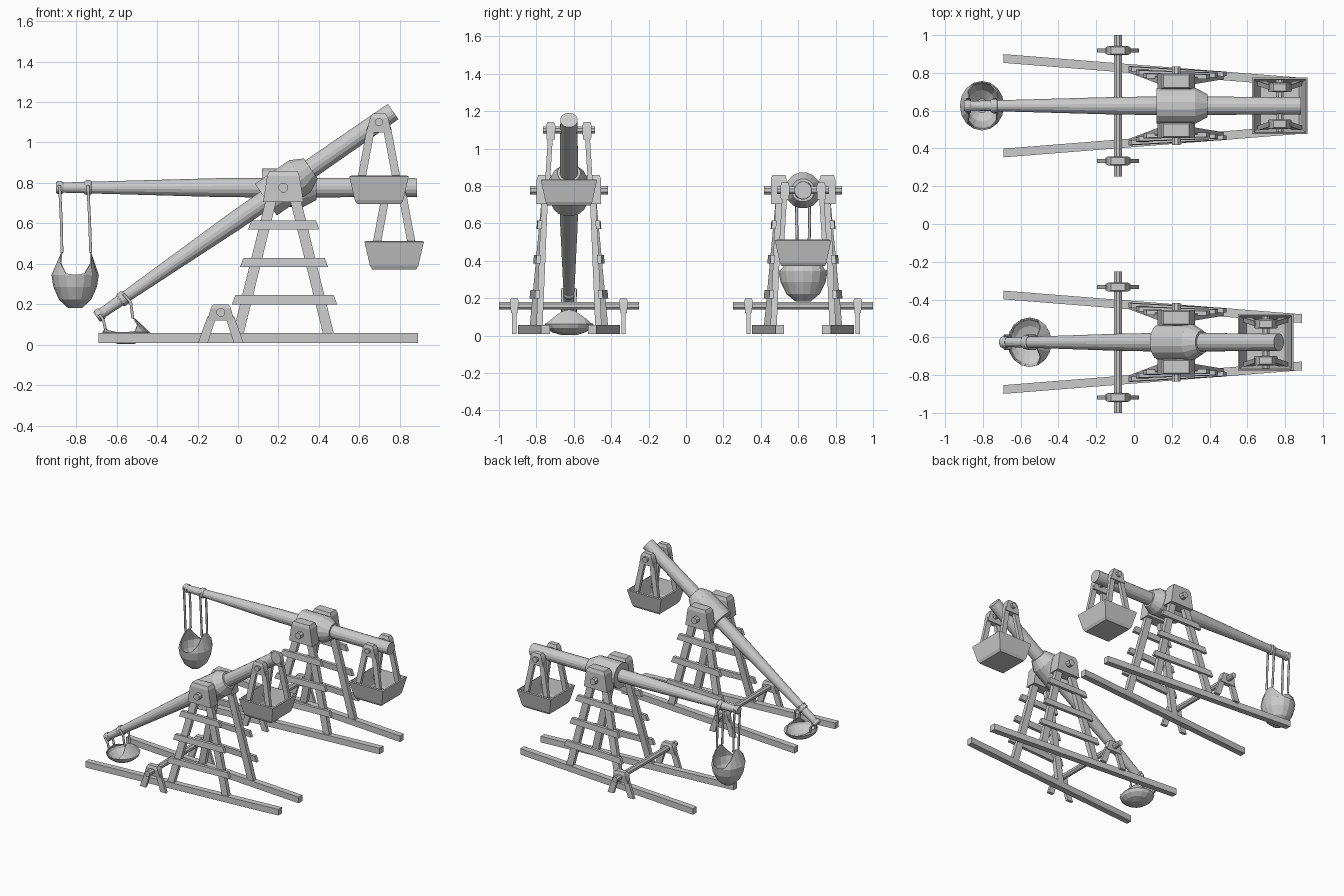
import bpy, bmesh
from math import cos, sin, pi, radians
from mathutils import Vector, Matrix

cube = bpy.data.objects.get("Cube")
if cube:
    bpy.data.objects.remove(cube, do_unlink=True)

wood = bpy.data.materials.new("plain_grey")
wood.use_nodes = True
wood.diffuse_color = (0.6, 0.6, 0.6, 1)
wood.node_tree.nodes["Principled BSDF"].inputs["Base Color"].default_value = (0.6, 0.6, 0.6, 1)

PIVOT_X, PIVOT_Z = 0.224, 0.777


def add(name, bm, cy):
    """Turn a bmesh into an object standing on the machine's centre line."""
    bmesh.ops.recalc_face_normals(bm, faces=bm.faces)
    mesh = bpy.data.meshes.new(name)
    bm.to_mesh(mesh)
    bm.free()
    mesh.materials.append(wood)
    ob = bpy.data.objects.new(name, mesh)
    ob.location.y = cy
    bpy.context.collection.objects.link(ob)
    return ob


def loft(name, rings, cy, cap_top=True):
    """Skin a stack of closed rings that share a point count."""
    bm = bmesh.new()
    loops = [[bm.verts.new(p) for p in ring] for ring in rings]
    n = len(loops[0])
    for a, b in zip(loops, loops[1:]):
        for i in range(n):
            j = (i + 1) % n
            bm.faces.new((a[i], a[j], b[j], b[i]))
    bm.faces.new(loops[0])
    if cap_top:
        bm.faces.new(loops[-1])
    return add(name, bm, cy)


def strip(x0, y0, x1, y1, t, z):
    return [(x0, y0 - t, z), (x1, y1 - t, z), (x1, y1 + t, z), (x0, y0 + t, z)]


def rect(x, y, hx, hy, z):
    return strip(x - hx, y, x + hx, y, hy, z)


def turned(name, profile, matrix, cy, n=16):
    """Round part along local x, from (position, radius) pairs."""
    rings = [[matrix @ Vector((x, r * cos(2 * pi * (i + .5) / n), r * sin(2 * pi * (i + .5) / n)))
              for i in range(n)] for x, r in profile]
    return loft(name, rings, cy)


def cross_rod(name, x, z, half, r, cy):
    m = Matrix.Translation((x, 0, z)) @ Matrix.Rotation(pi / 2, 4, 'Z')
    turned(name, [(-half, r), (half, r)], m, cy, 8)


def rope(name, points, cy):
    curve = bpy.data.curves.new(name, 'CURVE')
    curve.dimensions = '3D'
    curve.bevel_depth = 0.008
    curve.bevel_resolution = 1
    spline = curve.splines.new('POLY')
    spline.points.add(len(points) - 1)
    for p, co in zip(spline.points, points):
        p.co = (*co, 1)
    curve.materials.append(wood)
    ob = bpy.data.objects.new(name, curve)
    ob.location.y = cy
    bpy.context.collection.objects.link(ob)


def runner_y(x):
    return 0.25 - (x + 0.69) * 0.079


def frame(cy):
    for s, side in ((1, "left"), (-1, "right")):
        # Ground runner, splayed towards -x
        a, b = -0.69, 0.89
        loft(side + "_runner", [strip(a, s * runner_y(a), b, s * runner_y(b), 0.023, z)
                                for z in (0.01, 0.057)], cy)
        # Tower legs and bearing block
        for bottom, top in ((-0.01, 0.165), (0.458, 0.283)):
            loft(side + "_tower_leg", [rect(bottom, s * runner_y(bottom), 0.027, 0.017, 0.01),
                                       rect(top, s * 0.13, 0.027, 0.017, 0.72)], cy)
        loft(side + "_bearing_block", [rect(PIVOT_X, s * 0.13, hx, hy, z) for hx, hy, z in
                                       ((0.1, 0.042, 0.705), (0.08, 0.042, 0.835), (0.068, 0.034, 0.86))], cy)
        # Slats across the legs
        for x0, x1, z in ((-0.03, 0.49, 0.2), (0.01, 0.445, 0.385), (0.05, 0.402, 0.57)):
            rings = []
            for dx, h in ((0, z), (0.017, z + 0.045)):
                def out(x):
                    y = runner_y(x)
                    return s * (y + (0.13 - y) * h / 0.7 + 0.02)
                rings.append(strip(x0 + dx, out(x0), x1 - dx, out(x1), 0.012, h))
            loft(side + "_slat", rings, cy)
        # Winch stand
        y = s * 0.292
        loft(side + "_winch_block", [rect(-0.085, y, hx, hy, z) for hx, hy, z in
                                     ((0.066, 0.017, 0.12), (0.05, 0.024, 0.18), (0.038, 0.018, 0.2))], cy)
        for d in (-1, 1):
            loft(side + "_winch_leg", [rect(-0.085 + d * 0.088, y, 0.024, 0.011, 0.01),
                                       rect(-0.085 + d * 0.044, y, 0.022, 0.011, 0.14)], cy)
    cross_rod("winch_axle", -0.085, 0.16, 0.374, 0.022, cy)
    cross_rod("main_axle", PIVOT_X, PIVOT_Z, 0.208, 0.025, cy)


def throwing_arm(angle, cy):
    m = Matrix.Translation((PIVOT_X, 0, PIVOT_Z)) @ Matrix.Rotation(-radians(angle), 4, 'Y')
    turned("throwing_arm", [(-1.11, 0.025), (-0.9, 0.031), (-0.3, 0.048), (0.0, 0.05), (0.66, 0.047)], m, cy)
    turned("arm_hub", [(-0.105, 0.097), (0.1, 0.097), (0.165, 0.062)], m, cy)
    for x, r in ((-1.105, 0.032), (-0.965, 0.037)):
        turned("arm_collar", [(x - 0.018, r * 0.85), (x - 0.01, r), (x + 0.01, r), (x + 0.018, r * 0.85)], m, cy)


def counterweight(x, z, cy):
    cross_rod("hanger_axle", x, z, 0.139, 0.021, cy)
    for s in (-1, 1):
        loft("hanger_cap", [rect(x, s * 0.097, hx, hy, z + h) for hx, hy, h in
                            ((0.062, 0.022, -0.05), (0.045, 0.025, 0.02), (0.033, 0.018, 0.042))], cy)
        for d in (-1, 1):
            loft("hanger_leg", [rect(x + d * 0.098, s * 0.118, 0.02, 0.013, z - 0.34),
                                rect(x + d * 0.038, s * 0.098, 0.02, 0.013, z - 0.02)], cy)
    box = loft("counterweight_basket", [rect(x, 0, hx, hy, z + h) for hx, hy, h in
                                        ((0.108, 0.115, -0.405), (0.12, 0.125, -0.385), (0.147, 0.15, -0.268))],
               cy, cap_top=False)
    mod = box.modifiers.new("thickness", 'SOLIDIFY')
    mod.thickness = 0.014


def sling(x, z, depth, tips, ropes, cy):
    """Bowl-shaped pouch whose two ends rise to the tips, with paired ropes."""
    n, rx, ry = 16, 0.117, 0.131
    rings = [[(x + rx * r * cos(2 * pi * i / n), ry * r * sin(2 * pi * i / n), z - depth * d)
              for i in range(n)] for r, d in ((0.3, 1), (0.68, 0.75), (0.92, 0.36), (1, 0))]
    rim = []
    for px, py, pz in rings[-1]:
        c = (px - x) / rx
        t = max(0.03, (abs(c) - 0.3) / 0.7) ** 1.3
        tx, tz = tips[0 if c < 0 else 1]
        rim.append((px + (tx - px) * t, py * (1 - 0.3 * t), pz + (tz - pz) * t))
    pouch = loft("sling_pouch", rings + [rim], cy, cap_top=False)
    mod = pouch.modifiers.new("thickness", 'SOLIDIFY')
    mod.thickness = 0.007
    for path, (tx, tz) in zip(ropes, tips):
        for s in (-1, 1):
            rope("sling_rope", [(px, s * 0.034, pz) for px, pz in path] + [(tx, s * 0.032, tz - 0.01)], cy)


# Front machine: arm drawn down, pouch resting on the ground
FRONT, BACK = -0.626, 0.626
frame(FRONT)
throwing_arm(34.7, FRONT)
counterweight(0.697, 1.1, FRONT)
sling(-0.553, 0.062, 0.059, ((-0.655, 0.085), (-0.52, 0.14)),
      (((-0.685, 0.15), (-0.665, 0.12)), ((-0.565, 0.25), (-0.53, 0.21))), FRONT)

# Back machine: arm level, pouch hanging
frame(BACK)
throwing_arm(0, BACK)
counterweight(0.772, 0.777, BACK)
sling(-0.805, 0.345, 0.163, ((-0.87, 0.465), (-0.728, 0.465)),
      (((-0.882, 0.79), (-0.873, 0.6)), ((-0.742, 0.79), (-0.733, 0.6))), BACK)
